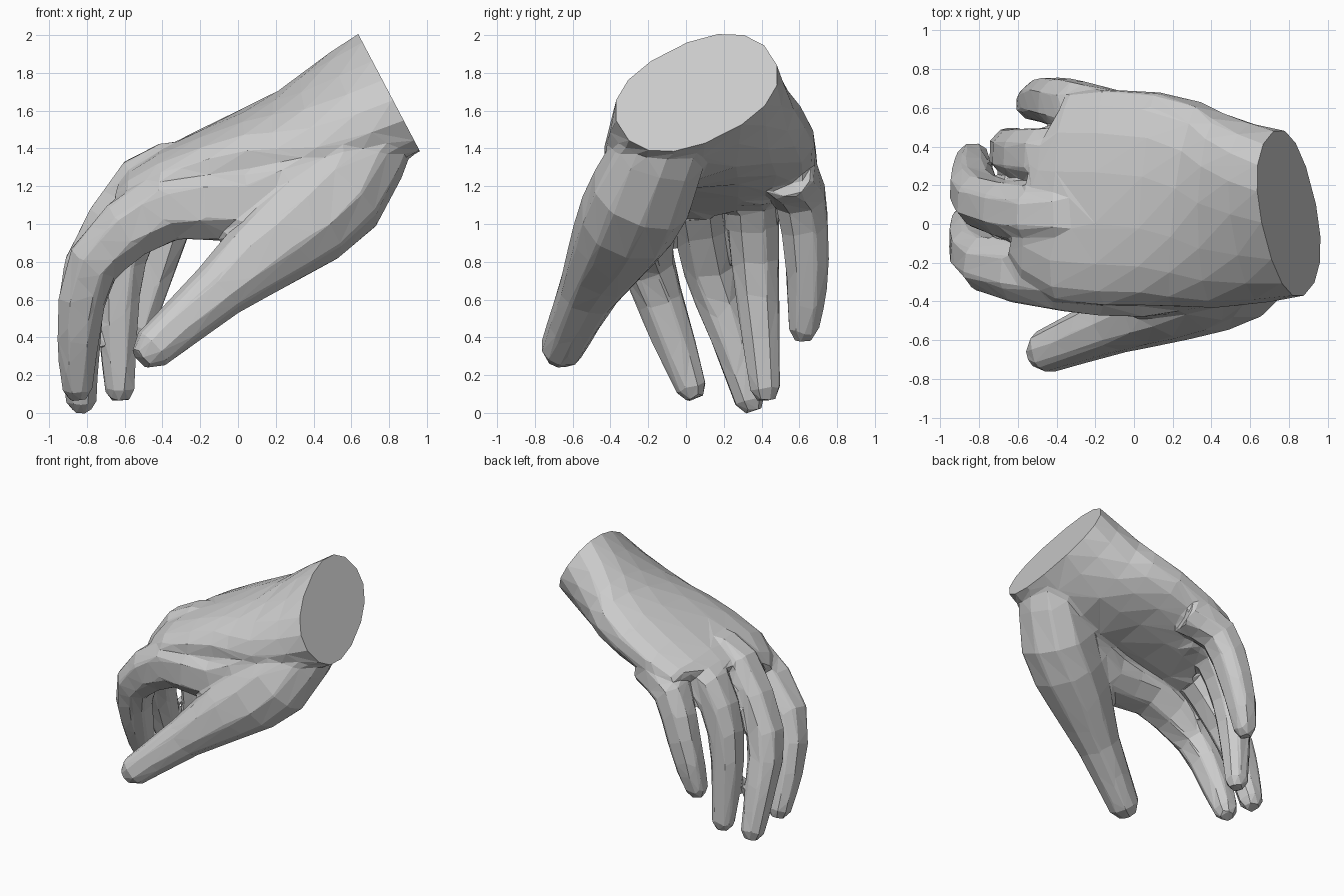
import bpy, bmesh, math
from mathutils import Vector

if "Cube" in bpy.data.objects:
    bpy.data.objects.remove(bpy.data.objects["Cube"])


def spow(v, e=0.87):
    return math.copysign(abs(v) ** e, v)


def refine(rows):
    """Insert a smooth in-between row (Catmull-Rom midpoint) in every gap."""
    v = [Vector(r) for r in rows]
    out = []
    for i in range(len(v) - 1):
        before, after = v[max(i - 1, 0)], v[min(i + 2, len(v) - 1)]
        out += [v[i], (v[i] + v[i + 1]) * 0.5625 - (before + after) * 0.0625]
    return out + [v[-1]]


def loft(name, rings, sides):
    """Skin rings of (x, y, z, half width, half thickness, roll) with flat faces."""
    bm = bmesh.new()
    centres = [Vector(r[:3]) for r in rings]
    loops = []
    for i, (x, y, z, w, h, roll) in enumerate(rings):
        along = (centres[min(i + 1, len(rings) - 1)] - centres[max(i - 1, 0)]).normalized()
        side = Vector((0, 1, 0))
        side = (side - along * side.dot(along)).normalized()
        up = side.cross(along)
        r = math.radians(roll)
        loop = []
        for k in range(sides):
            a = 2 * math.pi * (k + 0.5) / sides
            p, q = w * spow(math.cos(a)), h * spow(math.sin(a))
            loop.append(bm.verts.new(centres[i]
                        + side * (p * math.cos(r) - q * math.sin(r))
                        + up * (p * math.sin(r) + q * math.cos(r))))
        loops.append(loop)
    for a, b in zip(loops, loops[1:]):
        for k in range(sides):
            n = (k + 1) % sides
            bm.faces.new((a[k], a[n], b[n], b[k]))
    bm.faces.new(loops[0])
    bm.faces.new(loops[-1])
    bmesh.ops.recalc_face_normals(bm, faces=bm.faces)
    mesh = bpy.data.meshes.new(name)
    bm.to_mesh(mesh)
    bm.free()
    ob = bpy.data.objects.new(name, mesh)
    bpy.context.collection.objects.link(ob)
    return ob


def digit(name, path, radii, sides=8):
    """Bent tube along a path; two radii taper evenly, and the tip is rounded."""
    if len(radii) == 2:
        n = len(path) - 1
        radii = [radii[0] + (radii[1] - radii[0]) * (i / n) ** 1.3 for i in range(n + 1)]
    rows = refine([(*p, r) for p, r in zip(path, radii)])
    end, r = rows[-1].xyz, rows[-1].w
    tip = end + (end - rows[-2].xyz).normalized() * r * 0.7
    rows.append(Vector((*tip, r * 0.55)))
    return loft(name, [(*p.xyz, p.w, p.w, 0) for p in rows], sides)


def apply_modifier(ob, kind, **settings):
    mod = ob.modifiers.new(kind.lower(), kind)
    for key, value in settings.items():
        setattr(mod, key, value)
    bpy.ops.object.modifier_apply(modifier=mod.name)


# wrist stump (made too long, trimmed later) and palm
wrist, wrist_dir = Vector((0.80, 0.055, 1.695)), Vector((0.885, 0, 0.466))
palm = refine([
    (*wrist, 0.46, 0.29, 30),
    (0.44, 0.07, 1.50, 0.52, 0.275, 17),
    (0.10, 0.13, 1.40, 0.56, 0.22, 5),
    (-0.36, 0.14, 1.235, 0.55, 0.17, 0),
    (-0.50, 0.18, 1.16, 0.41, 0.14, 0),
])
palm.insert(0, Vector((*(wrist + wrist_dir * 0.15), *palm[0][3:])))
hand = loft("hand", palm, 16)
bpy.context.view_layer.objects.active = hand

digits = [
    # thumb with the ball of the palm
    digit("thumb", [(0.76, -0.06, 1.56), (0.52, -0.235, 1.16), (0.20, -0.38, 0.90),
                    (-0.10, -0.515, 0.65), (-0.46, -0.66, 0.335)],
          [0.21, 0.275, 0.235, 0.16, 0.115], 10),
    # index finger with the web that reaches back to the thumb
    digit("index_finger", [(0.48, -0.19, 1.30), (0.05, -0.28, 1.11), (-0.37, -0.26, 1.10),
                           (-0.76, -0.205, 0.80), (-0.845, -0.07, 0.40), (-0.85, 0.03, 0.13)],
          [0.24, 0.215, 0.20, 0.15, 0.12, 0.088]),
    digit("middle_finger", [(-0.28, 0.06, 1.27), (-0.50, 0.05, 1.215), (-0.79, 0.12, 0.77),
                            (-0.835, 0.24, 0.40), (-0.83, 0.34, 0.065)], [0.18, 0.088]),
    digit("ring_finger", [(-0.22, 0.35, 1.26), (-0.46, 0.35, 1.17), (-0.61, 0.365, 0.82),
                          (-0.635, 0.39, 0.45), (-0.625, 0.42, 0.12)], [0.17, 0.085]),
    digit("little_finger", [(-0.05, 0.53, 1.28), (-0.30, 0.605, 1.15), (-0.43, 0.64, 0.82),
                            (-0.50, 0.635, 0.57), (-0.535, 0.62, 0.435)], [0.155, 0.082]),
]

# weld every digit onto the palm as one skin
for d in digits:
    apply_modifier(hand, 'BOOLEAN', operation='UNION', solver='EXACT', object=d)
    bpy.data.objects.remove(d, do_unlink=True)

# soften the joins, then return to low-poly facets
apply_modifier(hand, 'REMESH', mode='VOXEL', voxel_size=0.014)
apply_modifier(hand, 'SMOOTH', factor=0.5, iterations=16)
apply_modifier(hand, 'DECIMATE', ratio=1500 / (2 * len(hand.data.polygons)))

# trim the wrist to a flat, closed cut
bm = bmesh.new()
bm.from_mesh(hand.data)
cut = bmesh.ops.bisect_plane(bm, geom=bm.verts[:] + bm.edges[:] + bm.faces[:],
                             plane_co=wrist, plane_no=wrist_dir, clear_outer=True)
bmesh.ops.edgeloop_fill(bm, edges=[e for e in cut["geom_cut"] if isinstance(e, bmesh.types.BMEdge)])
bmesh.ops.recalc_face_normals(bm, faces=bm.faces)
bm.to_mesh(hand.data)
bm.free()
